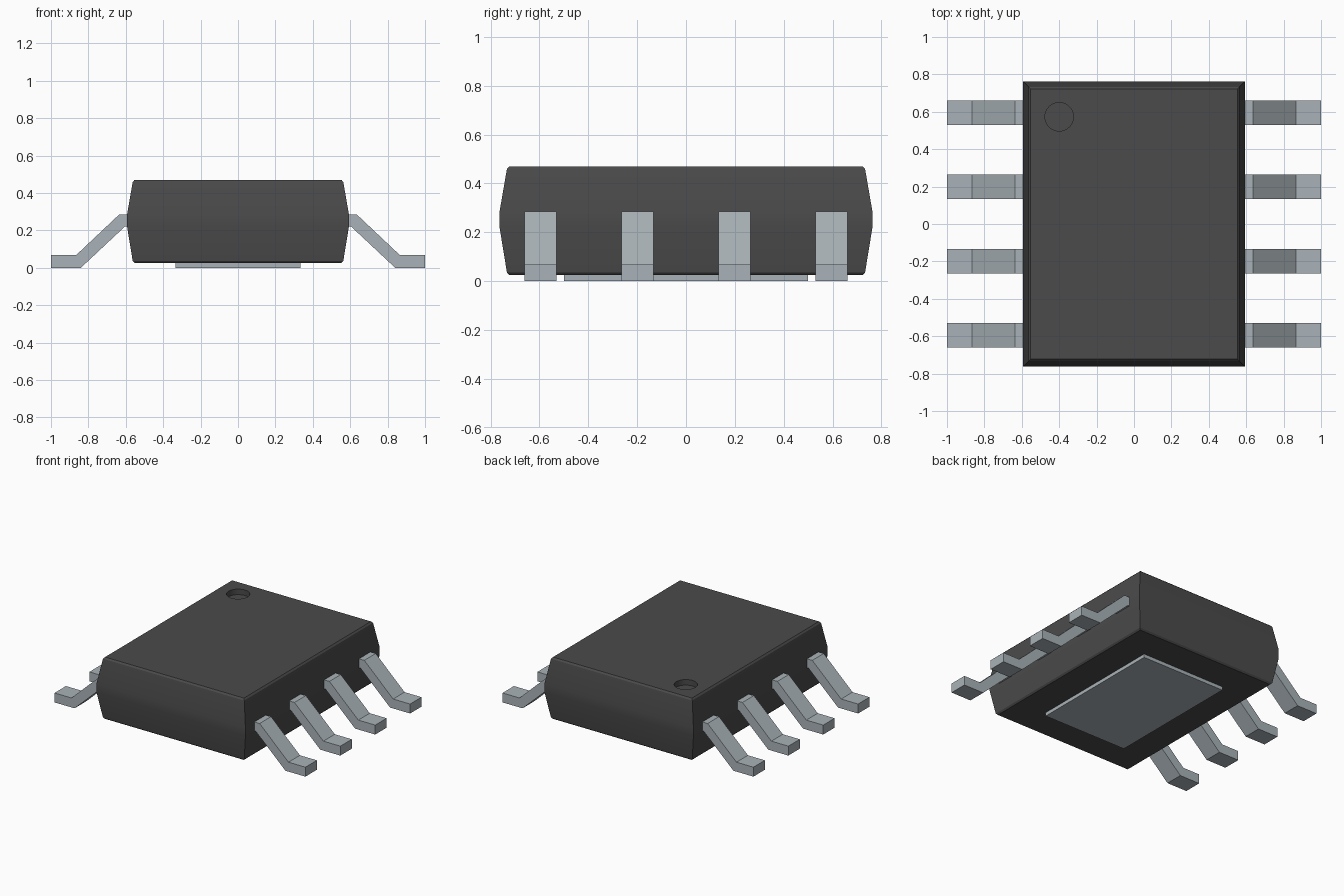
import bpy, bmesh

default = bpy.data.objects.get("Cube")
if default:
    bpy.data.objects.remove(default, do_unlink=True)


def make_material(name, color):
    mat = bpy.data.materials.new(name)
    mat.use_nodes = True
    mat.diffuse_color = color
    mat.node_tree.nodes["Principled BSDF"].inputs["Base Color"].default_value = color
    return mat


black = make_material("dark grey plastic", (0.07, 0.07, 0.07, 1))
metal = make_material("tinned metal", (0.4, 0.45, 0.48, 1))


def make_object(name, bm, mat):
    bmesh.ops.recalc_face_normals(bm, faces=bm.faces)
    mesh = bpy.data.meshes.new(name)
    bm.to_mesh(mesh)
    bm.free()
    obj = bpy.data.objects.new(name, mesh)
    bpy.context.collection.objects.link(obj)
    mesh.materials.append(mat)
    return obj


def loft(rings):
    """Closed solid through rings of equal point count."""
    bm = bmesh.new()
    loops = [[bm.verts.new(p) for p in ring] for ring in rings]
    for a, b in zip(loops, loops[1:]):
        for i in range(len(a)):
            j = (i + 1) % len(a)
            bm.faces.new((a[i], a[j], b[j], b[i]))
    bm.faces.new(loops[0])
    bm.faces.new(loops[-1])
    return bm


def rectangle(x, y, z):
    return [(-x, -y, z), (x, -y, z), (x, y, z), (-x, y, z)]


# Moulded body: drafted sides, flat belt at the leads, eased rims
BELT_X, BELT_Y = 0.593, 0.763
sections = [(0.025, 0.04), (0.036, 0.03), (0.22, 0), (0.285, 0), (0.459, 0.03), (0.47, 0.04)]
body = make_object("body", loft(
    [rectangle(BELT_X - d, BELT_Y - d, z) for z, d in sections]), black)

# Round orientation dimple cut into the top
bm = bmesh.new()
bmesh.ops.create_cone(bm, cap_ends=True, segments=48, radius1=0.076, radius2=0.076, depth=0.1)
cutter = make_object("dimple_cutter", bm, black)
cutter.location = (-0.4, 0.573, 0.48)
cutter.hide_render = True
cut = body.modifiers.new("dimple", 'BOOLEAN')
cut.operation = 'DIFFERENCE'
cut.solver = 'EXACT'
cut.object = cutter
bpy.context.view_layer.objects.active = body
body.select_set(True)
bpy.ops.object.modifier_apply(modifier=cut.name)
bpy.data.objects.remove(cutter, do_unlink=True)
bpy.ops.object.shade_smooth_by_angle(angle=0.5)

# Thermal pad under the body
make_object("thermal_pad", loft(
    [rectangle(0.333, 0.5, z) for z in (0, 0.04)]), metal)

# Gull-wing leads, four per side
profile = [(0.57, 0.285), (0.635, 0.285), (0.865, 0.068), (1, 0.068),
           (1, 0), (0.84, 0), (0.605, 0.22), (0.57, 0.22)]
HALF_WIDTH = 0.065
for side, sign in (("left", 1), ("right", -1)):
    for i in range(4):
        y = (i - 1.5) * 0.397
        make_object(f"{side}_lead_{i + 1}", loft(
            [[(sign * x, y + w, z) for x, z in profile]
             for w in (-HALF_WIDTH, HALF_WIDTH)]), metal)
